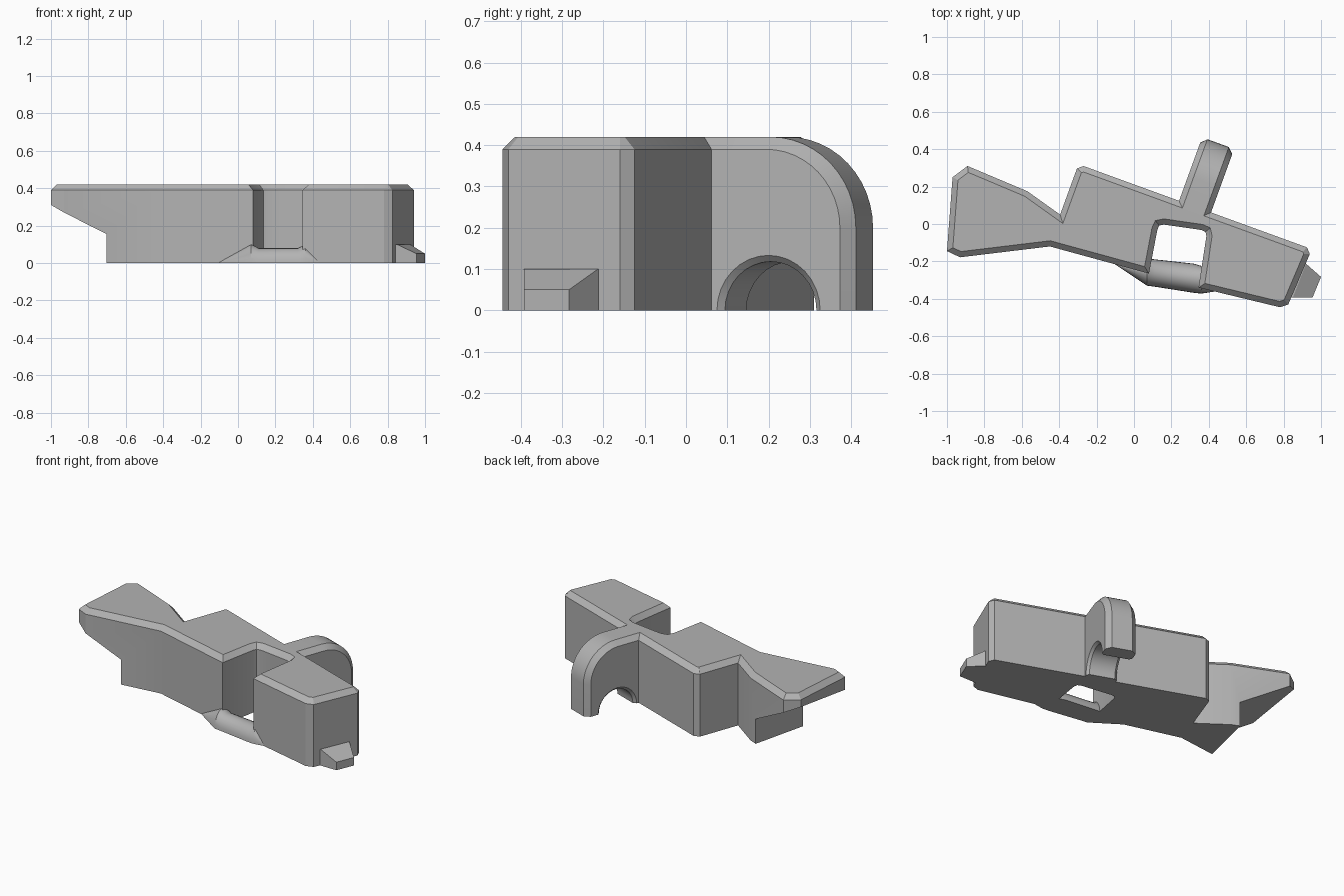
import bpy, bmesh, math
from mathutils import Matrix, Vector

cube = bpy.data.objects.get("Cube")
if cube:
    bpy.data.objects.remove(cube, do_unlink=True)

TOP = 0.42
CHAMFER = 0.03

grey = bpy.data.materials.new("mid_grey")
grey.use_nodes = True
grey.diffuse_color = (0.45, 0.45, 0.45, 1)
grey.node_tree.nodes["Principled BSDF"].inputs["Base Color"].default_value = grey.diffuse_color


def add_object(name, bm, matrix=None):
    """Turn a bmesh into a grey object with outward normals."""
    if matrix:
        bm.transform(matrix)
    bmesh.ops.recalc_face_normals(bm, faces=bm.faces[:])
    mesh = bpy.data.meshes.new(name)
    bm.to_mesh(mesh)
    bm.free()
    mesh.materials.append(grey)
    obj = bpy.data.objects.new(name, mesh)
    bpy.context.collection.objects.link(obj)
    return obj


def prism(points, low, high):
    """Extrude a flat profile between two levels."""
    bm = bmesh.new()
    face = bm.faces.new([bm.verts.new((x, y, low)) for x, y in points])
    grown = bmesh.ops.extrude_face_region(bm, geom=[face], use_keep_orig=True)["geom"]
    for v in grown:
        if isinstance(v, bmesh.types.BMVert):
            v.co.z = high
    return bm


def chamfer(bm, width, rule):
    """Flat bevel on every edge whose middle passes the rule."""
    edges = [e for e in bm.edges if rule(e, (e.verts[0].co + e.verts[1].co) / 2)]
    bmesh.ops.bevel(bm, geom=edges, offset=width, segments=1, profile=0.5, affect='EDGES')


def arc(cx, cy, radius, start, end, steps):
    angles = [math.radians(start + (end - start) * i / steps) for i in range(steps + 1)]
    return [(cx + radius * math.cos(a), cy + radius * math.sin(a)) for a in angles]


def smooth(obj):
    bpy.ops.object.select_all(action='DESELECT')
    obj.select_set(True)
    bpy.context.view_layer.objects.active = obj
    bpy.ops.object.shade_smooth_by_angle(angle=math.radians(30))


# Main body: wing, neck, front notch and end block in one outline
outline = [(-1, -.145), (-.93, -.178), (-.45, -.12), (.08, -.265),
           (.125, -.03), (.135, -.008), (.16, -.003), (.36, -.032), (.382, -.042), (.387, -.065),
           (.345, -.34), (.78, -.445), (.825, -.43), (.94, -.16), (.925, -.125),
           (-.27, .31), (-.305, .297), (-.395, .05), (-.57, .175), (-.89, .31), (-.97, .25)]
bm = prism(outline, 0, TOP)
chamfer(bm, CHAMFER, lambda e, mid: mid.z > TOP - 0.001)
body = add_object("body", bm)

# Step and sloped underside below the wing
outward = Vector((-.97, .235, 0)).normalized()
up = Vector((0, 0, 1))
across = outward.cross(up)
frame = Matrix((outward, up, across)).transposed().to_4x4()
frame.translation = (-.7, -.14, 0)
cutter = add_object("wing_cutter", prism([(0, -.1), (.6, -.1), (.6, .477), (0, .155)], -1, 1), frame)
cutter.hide_render = True
cut = body.modifiers.new("undercut", 'BOOLEAN')
cut.operation = 'DIFFERENCE'
cut.solver = 'EXACT'
cut.object = cutter
bpy.context.view_layer.objects.active = body
bpy.ops.object.modifier_apply(modifier=cut.name)
bpy.data.objects.remove(cutter, do_unlink=True)

# Rounded rear arm with an arched tunnel
ARCH, ARCH_R, ROOT, END, ROUND = .346, .118, .13, .56, .22
profile = [(ROOT, 0)] + arc(ARCH, 0, ARCH_R, 180, 0, 16) + [(END, 0)]
profile += arc(END - ROUND, TOP - ROUND, ROUND, 0, 90, 12) + [(ROOT, TOP)]
bm = prism(profile, .184, .366)


def on_side(e):
    return abs(e.verts[0].co.z - e.verts[1].co.z) < 1e-5


def in_arch(mid):
    return math.hypot(mid.x - ARCH, mid.y) < ARCH_R + 0.001


chamfer(bm, CHAMFER, lambda e, mid: on_side(e) and mid.y > .001 and mid.x > ROOT + .001 and not in_arch(mid))
chamfer(bm, .015, lambda e, mid: on_side(e) and mid.y > .001 and in_arch(mid)
        and min(abs(mid.z - .184), abs(mid.z - .366)) < .001)
turn = math.radians(20)
v_axis = Vector((math.sin(turn), math.cos(turn), 0))
arm = add_object("rear_arm", bm, Matrix((v_axis, up, v_axis.cross(up))).transposed().to_4x4())

# Low rounded bar across the notch, flaring into the front walls
stations = [(-.1, -.212, .005, .005), (.07, -.257, .073, .1), (.11, -.262, .073, .08),
            (.32, -.29, .078, .08), (.36, -.298, .074, .1), (.44, -.355, .005, .005)]
bm = bmesh.new()
rings = []
for x, y, half, height in stations:
    rings.append([bm.verts.new((x, y + half * c, height * s)) for c, s in arc(0, 0, 1, 0, 180, 12)])
for a, b in zip(rings, rings[1:]):
    for i in range(len(a)):
        j = (i + 1) % len(a)
        bm.faces.new((a[i], a[j], b[j], b[i]))
bm.faces.new(rings[0])
bm.faces.new(rings[-1])
bar = add_object("notch_bar", bm)

# Wedge tab on the end block
bm = bmesh.new()
foot = [(.84, -.19, .1), (.8, -.392, .1), (.85, -.392, .1), (.92, -.213, .1), (1, -.283, .05), (.955, -.392, .05)]
for x, y, z in foot:
    bm.verts.new((x, y, z))
    bm.verts.new((x, y, 0))
bmesh.ops.convex_hull(bm, input=bm.verts[:])
bmesh.ops.dissolve_limit(bm, angle_limit=.02, verts=bm.verts[:], edges=bm.edges[:])
add_object("end_tab", bm)

for part in (body, arm, bar):
    smooth(part)
